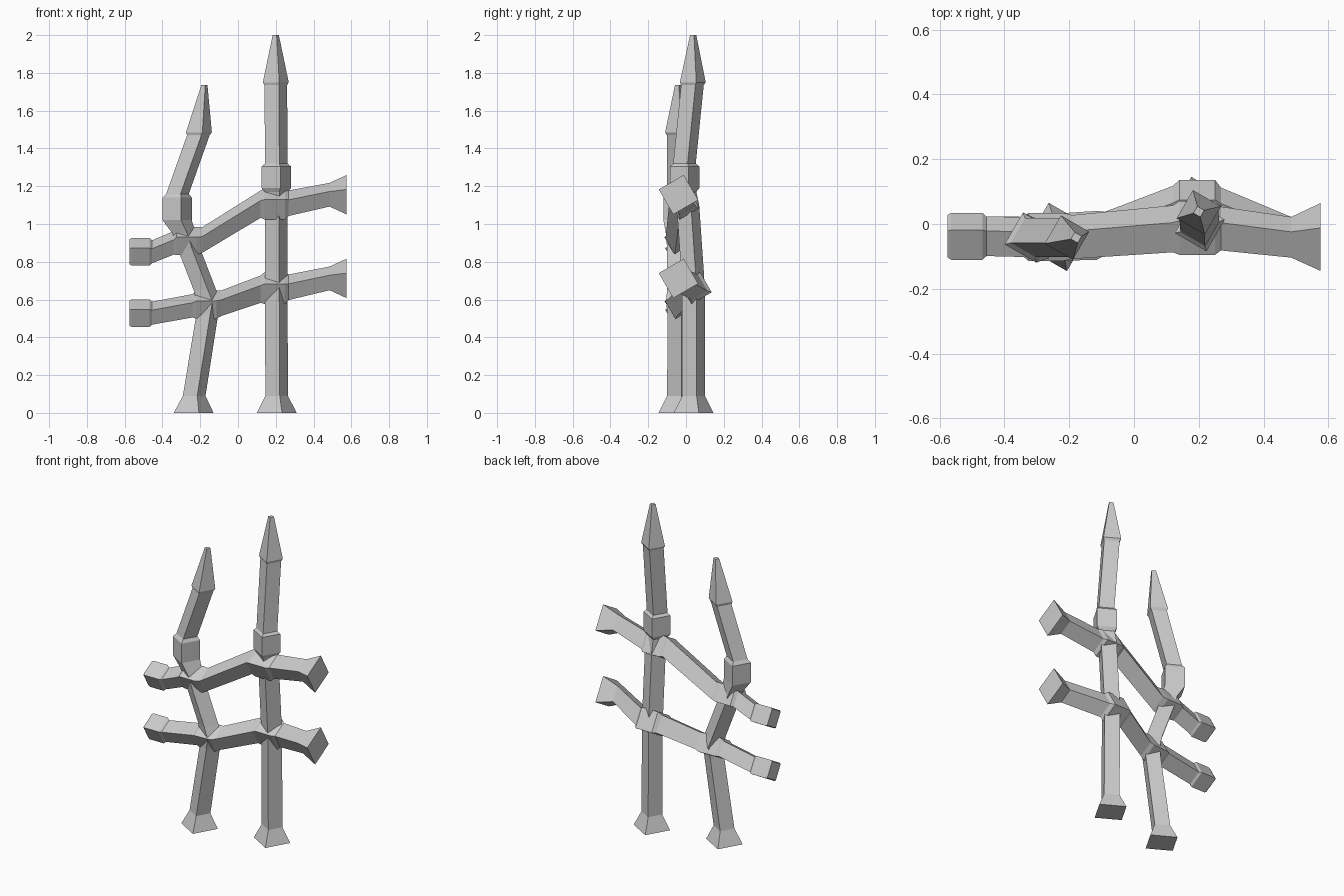
import bpy, bmesh, math

TWIST = math.radians(15)


def sweep(name, axis, sections):
    """Skin four-sided rings; each section is (x, y, z, corner radius)."""
    bm = bmesh.new()
    rings = []
    for x, y, z, r in sections:
        ring = []
        for i in range(4):
            a = i * math.pi / 2
            if axis == 'Z':
                a += TWIST
                co = (x + r * math.cos(a), y + r * math.sin(a), z)
            else:
                a -= TWIST
                co = (x, y + r * math.cos(a), z + r * math.sin(a))
            ring.append(bm.verts.new(co))
        rings.append(ring)
    for a, b in zip(rings, rings[1:]):
        for i in range(4):
            j = (i + 1) % 4
            bm.faces.new((a[i], a[j], b[j], b[i]))
    bm.faces.new(rings[0][::-1])
    bm.faces.new(rings[-1])
    bmesh.ops.recalc_face_normals(bm, faces=bm.faces[:])
    mesh = bpy.data.meshes.new(name)
    bm.to_mesh(mesh)
    bm.free()
    obj = bpy.data.objects.new(name, mesh)
    bpy.context.collection.objects.link(obj)
    return obj


# Straight post: flared foot, collar above the top rail, pointed tip
sweep("right_post", 'Z', [
    (.205, .04, 0, .109), (.205, .04, .09, .062),
    (.202, .04, .65, .062), (.202, .035, .74, .062),
    (.202, .01, 1.10, .062), (.203, -.007, 1.17, .064),
    (.203, -.007, 1.19, .08), (.203, -.007, 1.305, .08),
    (.203, -.008, 1.32, .062), (.2, .034, 1.735, .062),
    (.2, .036, 1.75, .071), (.2, .038, 2.0, .017)])

# Crooked post: same profile, bent at each rail
sweep("left_post", 'Z', [
    (-.235, -.04, 0, .109), (-.232, -.04, .09, .062),
    (-.163, -.04, .52, .06), (-.153, -.04, .59, .068),
    (-.175, -.04, .65, .062), (-.26, -.04, .87, .062),
    (-.285, -.045, .95, .064), (-.322, -.042, 1.02, .08),
    (-.322, -.042, 1.14, .08), (-.32, -.042, 1.16, .062),
    (-.21, -.042, 1.47, .062), (-.207, -.042, 1.485, .071),
    (-.178, -.042, 1.735, .017)])


def rail(name, left_z, right_z, bends):
    """Rail with a square knob on the left and a flared right end."""
    knob = [(-.575, -.038, left_z, .068), (-.564, -.038, left_z, .075),
            (-.468, -.038, left_z, .075), (-.455, -.038, left_z, .063)]
    flare = [(.485, -.041, right_z, .065), (.575, -.04, right_z, .108)]
    sweep(name, 'X', knob + bends + flare)


# Top rail
rail("upper_rail", .853, 1.155, [
    (-.34, -.04, .9, .064), (-.325, -.04, .91, .077),
    (-.22, -.04, .91, .077), (-.19, -.04, .915, .07),
    (.12, -.015, 1.105, .075), (.14, -.012, 1.107, .086),
    (.25, -.012, 1.107, .086), (.268, -.014, 1.11, .07)])

# Lower rail
rail("lower_rail", .528, .712, [
    (-.24, -.04, .567, .064), (-.22, -.04, .572, .076),
    (-.115, -.035, .573, .078), (-.09, -.03, .58, .07),
    (.12, .045, .655, .075), (.14, .052, .661, .087),
    (.25, .052, .661, .087), (.268, .045, .665, .07)])
